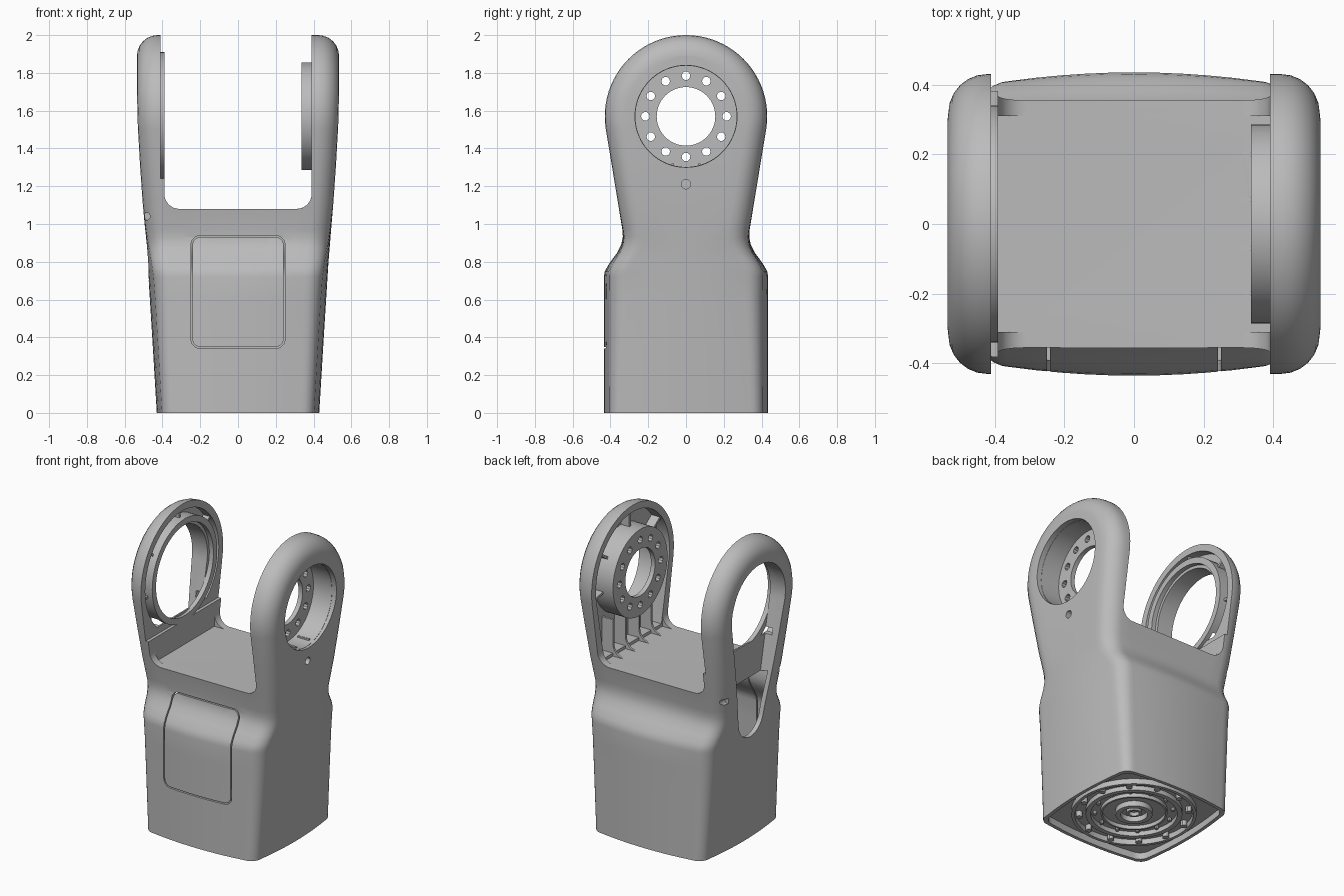
import bpy, bmesh
from math import sin, cos, pi, radians, asin
from mathutils import Matrix, Vector

if "Cube" in bpy.data.objects:
    bpy.data.objects.remove(bpy.data.objects["Cube"], do_unlink=True)

grey = bpy.data.materials.new("light grey")
grey.use_nodes = True
grey.diffuse_color = (0.5, 0.5, 0.5, 1)
grey.node_tree.nodes["Principled BSDF"].inputs["Base Color"].default_value = (0.5, 0.5, 0.5, 1)

HUB = 1.57      # height of the pivot axis
ARM_R = 0.43    # radius of the arm heads


def make(name, bm):
    bmesh.ops.remove_doubles(bm, verts=bm.verts, dist=1e-5)
    bmesh.ops.recalc_face_normals(bm, faces=bm.faces)
    me = bpy.data.meshes.new(name)
    bm.to_mesh(me)
    bm.free()
    me.materials.append(grey)
    ob = bpy.data.objects.new(name, me)
    bpy.context.collection.objects.link(ob)
    return ob


def skin(name, loops, closed=False):
    """Join equal loops of points into a solid; closed joins last to first."""
    bm = bmesh.new()
    rows = [[bm.verts.new(p) for p in loop] for loop in loops]
    pairs = list(zip(rows, rows[1:])) + ([(rows[-1], rows[0])] if closed else [])
    for a, b in pairs:
        for i in range(len(a)):
            j = (i + 1) % len(a)
            bm.faces.new((a[i], a[j], b[j], b[i]))
    if not closed:
        bm.faces.new(rows[0])
        bm.faces.new(rows[-1])
    return make(name, bm)


def prism(name, pts, axis, a, b):
    place = {"x": lambda p, d: (d, p[0], p[1]),
             "y": lambda p, d: (p[0], d, p[1]),
             "z": lambda p, d: (p[0], p[1], d)}[axis]
    return skin(name, [[place(p, d) for p in pts] for d in (a, b)])


def box(name, x, y, z):
    return prism(name, [(x[0], y[0]), (x[1], y[0]), (x[1], y[1]), (x[0], y[1])], "z", *z)


def arc(cx, cy, r, a, b, n):
    return [(cx + r * cos(radians(a + (b - a) * i / n)),
             cy + r * sin(radians(a + (b - a) * i / n))) for i in range(n + 1)]


def circle(cx, cy, r, n=48):
    return arc(cx, cy, r, 0, 360, n)[:-1]


def lathe(name, profile, axis, n=64):
    """Spin a closed (radius, distance) profile about the pivot or z axis."""
    loops = []
    for i in range(n):
        c, s = cos(2 * pi * i / n), sin(2 * pi * i / n)
        loops.append([(d, r * c, HUB + r * s) if axis == "x" else (r * c, r * s, d)
                      for r, d in profile])
    return skin(name, loops, closed=True)


def cut(ob, *cutters):
    for c in cutters:
        mod = ob.modifiers.new("cut", "BOOLEAN")
        mod.operation, mod.solver, mod.object = "DIFFERENCE", "EXACT", c
        deps = bpy.context.evaluated_depsgraph_get()
        me = bpy.data.meshes.new_from_object(ob.evaluated_get(deps))
        ob.modifiers.clear()
        ob.data = me
        bpy.data.objects.remove(c, do_unlink=True)
    return ob


def lerp(table, z):
    for (z0, v0), (z1, v1) in zip(table, table[1:]):
        if z <= z1:
            return v0 + (v1 - v0) * (z - z0) / (z1 - z0)
    return table[-1][1]


def half_width(z):
    return lerp([(0, .43), (.4, .454), (.8, .479), (1.2, .512), (1.5, .53), (1.7, .535), (2, .535)], z)


def half_depth(z):
    return lerp([(0, .435), (.72, .435), (.75, .43), (.79, .407), (.85, .363),
                 (.89, .343), (.93, .335), (.97, .337), (1.506, .425)], z)


def section(y, z, n, t):
    """Rounded, bowed loop round the shell at one outline point, shrunk by t."""
    r = .07 + .04 * min(1, max(z, 0))
    fade = min(1, max(0, (1 - z) / .3))
    y -= t
    y_end = y * (1 - .06 * fade)

    def corner(sx, sy, deg):
        a = radians(deg)
        d = r * (1 - cos(a))
        zz = z - n[1] * d
        return (sx * (half_width(zz) - t - .025 * fade - r * (1 - sin(a))), sy * (y_end - n[0] * d), zz)

    def cap(sx, c):
        x, yy, zz = corner(sx, 1, 90)
        return (x + sx * .025 * fade * (1 - c * c), c * yy, zz)

    def face(sy, u):
        x, _, zz = corner(1, 1, 0)
        return (u * x, sy * y * (1 - .06 * fade * u * u), zz)

    cols = [i / 4 for i in range(-4, 5)]
    mids = [i / 5 for i in range(-4, 5)]
    turn = range(0, 90, 15)
    return ([cap(1, c) for c in cols] + [corner(1, 1, a) for a in reversed(turn)]
            + [face(1, -u) for u in mids] + [corner(-1, 1, a) for a in turn]
            + [cap(-1, -c) for c in cols] + [corner(-1, -1, a) for a in reversed(turn)]
            + [face(-1, u) for u in mids] + [corner(1, -1, a) for a in turn])


def shell(name, heights, t, heads=False):
    loops = [section(half_depth(z), z, (1, 0) if z < .97 else (.987, -.16), t) for z in heights]
    if heads:
        loops += [section(y, z, (y / ARM_R, (z - HUB) / ARM_R), t)
                  for y, z in arc(0, HUB, ARM_R, -9, 90, 22)]
    return skin(name, loops)


# Housing: lower body and both arms as one rounded solid
steps = [.36, .6, .72, .75, .77, .79, .82, .85, .87, .89, .93, .97]
housing = shell("housing", [0] + steps + [1.1, 1.3], 0, heads=True)

# Gap between the arms, filleted at the rims only
gap = [(-.39, 2.1)] + arc(-.31, 1.16, .08, 180, 270, 8) + arc(.31, 1.16, .08, 270, 360, 8) + [(.39, 2.1)]
cut(housing, prism("gap", gap, "y", -.6, .6),
    box("gap_floor", (-.39, .39), (-.31, .31), (1.08, 1.4)),
    box("gap_step", (-.41, 0), (-.6, .6), (1.24, 2.1)))

# Hollow inside and recess underneath
cut(housing, shell("cavity", [.07] + steps + [1.05], .03),
    shell("base_recess", [-.02, .045], .022))

# Pockets inside the arms, pivot openings and the keyhole in the right side
rim = ARM_R - .045
left_pocket = [(-.3, 1.1), (.3, 1.1)] + arc(0, HUB, rim, -9, 189, 40)
right_pocket = arc(0, HUB, rim, -48, 228, 40)
cut(housing, prism("left_pocket", left_pocket, "x", .3, .47),
    prism("right_pocket", right_pocket, "x", -.47, -.3),
    prism("left_opening", circle(0, HUB, .27, 64), "x", .3, .7),
    prism("right_opening", circle(0, HUB, .275, 64), "x", -.7, -.3),
    prism("screw_hole", circle(0, 1.21, .025, 12), "x", .3, .7))


def keyhole():
    low, small, big = .83, .13, .28
    s = asin((big - small) / (HUB - low)) * 180 / pi
    pts = arc(0, HUB, big, -s, 180 + s, 40) + arc(0, low, small, 180 + s, 360 - s, 16)
    return prism("keyhole", pts, "x", -.7, -.42)


cut(housing, keyhole())

# Grooved outline of the front hatch
def round_rect(w, z0, z1, r):
    pts = []
    for x, z, a in ((w - r, z1 - r, 0), (r - w, z1 - r, 90), (r - w, z0 + r, 180), (w - r, z0 + r, 270)):
        pts += arc(x, z, r, a, a + 90, 6)
    return pts


groove = prism("groove", round_rect(.249, .341, .939, .05), "y", -.6, -.29)
cut(groove, prism("groove_core", round_rect(.241, .349, .931, .042), "y", -.7, -.2))
cut(housing, groove)

# Small screw holes beside the right arm root
for y in (-.5, .26):
    cut(housing, prism("side_hole", circle(-.485, 1.04, .02, 12), "y", y, y + .24))

# Left bearing cup with a ring of bolt holes
cup = lathe("bearing_cup", [(.155, .335), (.285, .335), (.285, .5), (.268, .5), (.268, .365), (.155, .365)], "x")
for i in range(12):
    a = 2 * pi * i / 12
    cut(cup, prism("bolt_hole", circle(.215 * cos(a), HUB + .215 * sin(a), .023, 10), "x", .3, .4))

# Right bearing ring, stepped, opened by the keyhole
ring = lathe("bearing_ring", [(.3, -.39), (.34, -.39), (.34, -.48), (.272, -.48), (.272, -.42), (.3, -.42)], "x")
cut(ring, keyhole())


# Radial ribs in the arm pockets
def radial_rib(name, deg, r0, r1, x0, x1):
    ob = box(name, (x0, x1), (r0, r1), (-.008, .008))
    ob.data.transform(Matrix.Translation((0, 0, HUB)) @ Matrix.Rotation(radians(deg), 4, "X"))


for deg in (-10, 35, 90, 145, 190):
    radial_rib("right_rib", deg, .335, .395, -.475, -.425)
    radial_rib("left_rib", deg, .28, .395, .41, .475)

# Upright gussets where the left arm meets the floor
gusset = [(.475, 1.06), (.31, 1.06), (.31, 1.08)] + arc(.31, 1.16, .08, 285, 360, 6) + [(.39, 1.32), (.475, 1.32)]
for y in (-.2, -.07, .07, .2):
    prism("floor_gusset", gusset, "y", y - .007, y + .007)

# Concentric rings, bosses and centre socket on the underside
for r, w, z in ((.375, .02, .01), (.29, .03, .015), (.2, .012, .02), (.11, .03, .01), (.045, .015, .02)):
    lathe("base_ring", [(r - w, z), (r, z), (r, .05), (r - w, .05)], "z")
for i in range(12):
    a = 2 * pi * (i + .5) / 12
    prism("base_boss", circle(.33 * cos(a), .33 * sin(a), .02, 12), "z", .01, .05)
    prism("base_bolt", circle(.235 * cos(a), .235 * sin(a), .012, 8), "z", .025, .05)

# Smooth shading with crisp edges
bpy.ops.object.select_all(action="DESELECT")
for ob in bpy.context.collection.objects:
    if ob.type == "MESH" and grey.name in ob.data.materials:
        ob.select_set(True)
        bpy.context.view_layer.objects.active = ob
bpy.ops.object.shade_smooth_by_angle(angle=radians(30))
